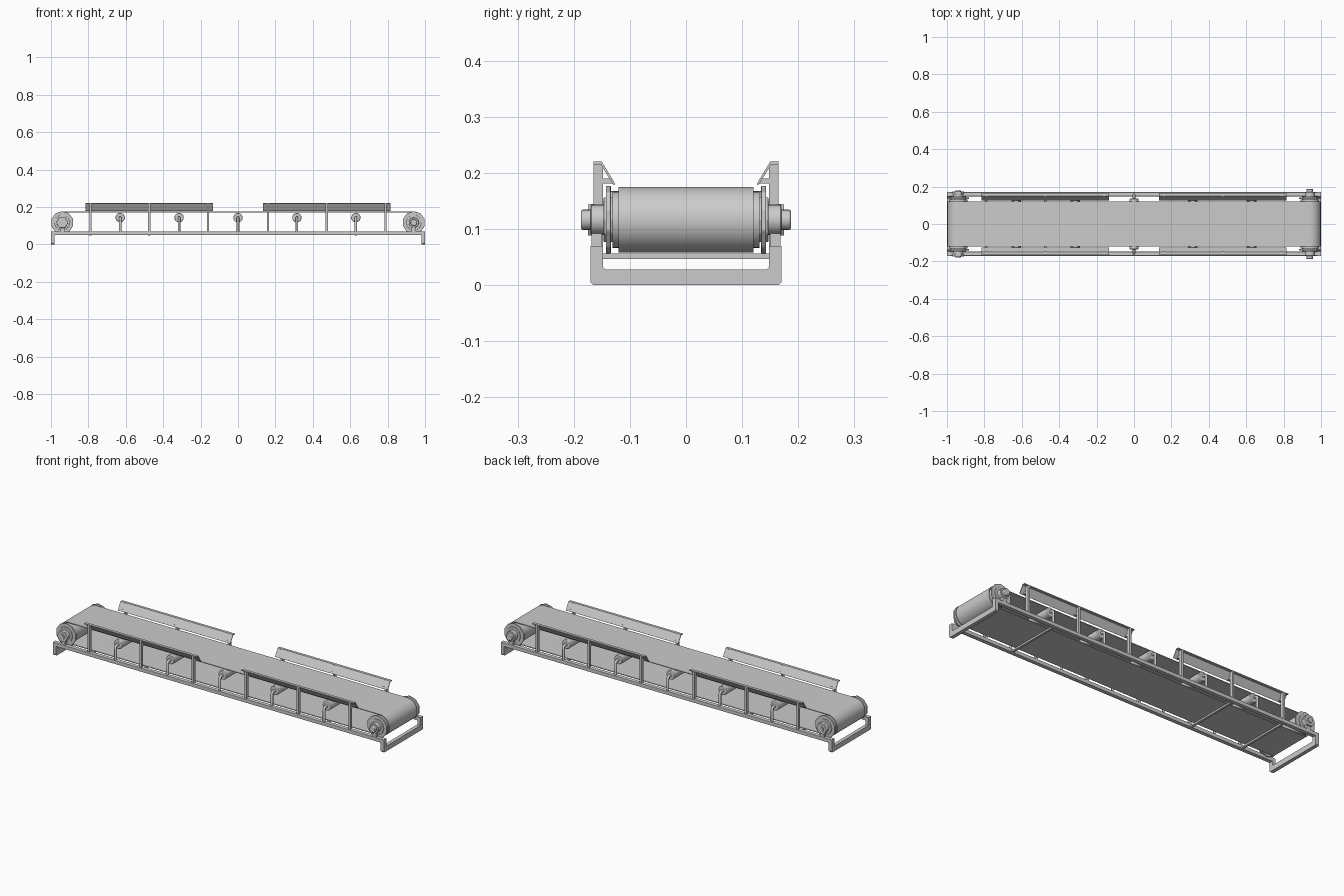
import bpy, bmesh, math
from mathutils import Vector

if "Cube" in bpy.data.objects:
    bpy.data.objects.remove(bpy.data.objects["Cube"])

steel = bpy.data.materials.new("light grey steel")
steel.diffuse_color = (0.6, 0.6, 0.6, 1)
steel.use_nodes = True
steel.node_tree.nodes["Principled BSDF"].inputs["Base Color"].default_value = steel.diffuse_color
AXLE_Z = 0.1165
END_X = 0.94


def finish(ob, bevel=0, smooth=False):
    ob.data.materials.append(steel)
    bpy.context.collection.objects.link(ob)
    if bevel:
        m = ob.modifiers.new("bevel", 'BEVEL')
        m.width, m.segments = bevel, 2
    if smooth:
        bpy.ops.object.select_all(action='DESELECT')
        ob.select_set(True)
        bpy.context.view_layer.objects.active = ob
        bpy.ops.object.shade_smooth_by_angle(angle=math.radians(35))
    return ob


def extrude(name, pts, axis, a, b, bevel=0, smooth=False):
    """Extrude a closed 2D profile along x (pts are y,z) or y (pts are x,z)."""
    def place(p, t):
        return (t, p[0], p[1]) if axis == 'x' else (p[0], t, p[1])
    bm = bmesh.new()
    va = [bm.verts.new(place(p, a)) for p in pts]
    vb = [bm.verts.new(place(p, b)) for p in pts]
    n = len(pts)
    bm.faces.new(va)
    bm.faces.new(vb)
    for i in range(n):
        j = (i + 1) % n
        bm.faces.new((va[i], va[j], vb[j], vb[i]))
    bmesh.ops.recalc_face_normals(bm, faces=bm.faces)
    me = bpy.data.meshes.new(name)
    bm.to_mesh(me)
    bm.free()
    return finish(bpy.data.objects.new(name, me), bevel, smooth)


def box(name, x0, x1, y0, y1, z0, z1, bevel=0):
    return extrude(name, [(x0, z0), (x1, z0), (x1, z1), (x0, z1)], 'y', y0, y1, bevel)


def disc(name, x, z, r, y0, y1, sides=32, bevel=0, turn=0):
    pts = [(x + r * math.cos(2 * math.pi * (i + turn) / sides),
            z + r * math.sin(2 * math.pi * (i + turn) / sides)) for i in range(sides)]
    return extrude(name, pts, 'y', y0, y1, bevel, sides > 12)


def belt_loop(r):
    pts = []
    for cx, start in ((END_X, -90), (-END_X, 90)):
        for i in range(25):
            a = math.radians(start + i * 7.5)
            pts.append((cx + r * math.cos(a), AXLE_Z + r * math.sin(a)))
    return pts


# belt: hollow loop, open at both sides
bm = bmesh.new()
rings = []
for r, y in ((0.0585, -0.12), (0.0585, 0.12), (0.0545, 0.12), (0.0545, -0.12)):
    rings.append([bm.verts.new((x, y, z)) for x, z in belt_loop(r)])
for k in range(4):
    p, q = rings[k], rings[(k + 1) % 4]
    for i in range(len(p)):
        j = (i + 1) % len(p)
        bm.faces.new((p[i], p[j], q[j], q[i]))
bmesh.ops.recalc_face_normals(bm, faces=bm.faces)
mesh = bpy.data.meshes.new("belt")
bm.to_mesh(mesh)
bm.free()
finish(bpy.data.objects.new("belt", mesh), smooth=True)

# end feet: U-shaped yokes
for s in (-1, 1):
    yoke = [(-0.17, 0.005), (-0.165, 0), (0.165, 0), (0.17, 0.005), (0.17, 0.07), (0.148, 0.07),
            (0.148, 0.032), (0.144, 0.028), (-0.144, 0.028), (-0.148, 0.032), (-0.148, 0.07), (-0.17, 0.07)]
    extrude("end_foot", yoke, 'x', s * 0.98, s * 1.0)

# crossbars under the lower belt run
for x in (-0.79, -0.475, 0.63):
    box("crossbar", x - 0.006, x + 0.006, -0.15, 0.15, 0.047, 0.056)

# end drums
for x in (-END_X, END_X):
    disc("drum", x, AXLE_Z, 0.05, -0.131, 0.131, 40)

# idler rollers under the upper belt run
IDLERS = [-0.63, -0.315, 0, 0.315, 0.63]
for x in IDLERS:
    disc("idler_roller", x, 0.143, 0.025, -0.135, 0.135, 24, 0.003)

for s in (-1, 1):
    def ys(a, b):
        return (a, b) if s > 0 else (-b, -a)

    # long side rails
    box("side_rail", -1, 1, *ys(0.148, 0.17), 0.05, 0.07, 0.002)

    # idler brackets: bent rods from roller axle down to the rail
    for x in IDLERS:
        cu = bpy.data.curves.new("idler_bracket", 'CURVE')
        cu.dimensions = '3D'
        cu.bevel_depth = 0.007
        cu.bevel_resolution = 2
        cu.use_fill_caps = True
        path = [(0.13, 0.143), (0.148, 0.143), (0.154, 0.14), (0.157, 0.133), (0.157, 0.065)]
        sp = cu.splines.new('POLY')
        sp.points.add(len(path) - 1)
        for p, (y, z) in zip(sp.points, path):
            p.co = (x, s * y, z, 1)
        finish(bpy.data.objects.new("idler_bracket", cu))

    # side guards with their posts and lower stubs
    for side in (-1, 1):
        x0, x1 = sorted((side * 0.135, side * 0.815))
        prof = [(0.165, 0.22), (0.150, 0.22), (0.126, 0.180), (0.129, 0.178),
                (0.152, 0.215), (0.165, 0.215)]
        extrude("side_guard", [(s * y, z) for y, z in prof], 'x', x0, x1)
        for px in (0.16, 0.475, 0.788):
            x = side * px
            box("guard_post", x - 0.006, x + 0.006, *ys(0.148, 0.165), 0.065, 0.218)
            box("guard_stub", x - 0.006, x + 0.006, *ys(0.131, 0.149), 0.181, 0.19)

    # drum end plates, bearings and shafts
    for x in (-END_X, END_X):
        disc("drum_end_plate", x, AXLE_Z, 0.061, *ys(0.134, 0.143), 10, 0.002, 0.5)
        disc("drum_inner_collar", x, AXLE_Z, 0.042, *ys(0.13, 0.147), 10, 0.002)
        disc("bearing_housing", x, AXLE_Z, 0.027, *ys(0.143, 0.17), 24, 0.002)
    disc("left_axle_nut", -END_X, AXLE_Z, 0.032, *ys(0.158, 0.175), 6, 0.002)
    disc("left_axle_tip", -END_X, AXLE_Z, 0.014, *ys(0.17, 0.18), 20)
    disc("right_axle", END_X, AXLE_Z, 0.018, *ys(0.165, 0.187), 20, 0.003)

    # bearing supports standing on the rail
    for x in (-END_X, END_X):
        box("bearing_support", x - 0.012, x + 0.012, *ys(0.15, 0.168), 0.065, 0.1)
